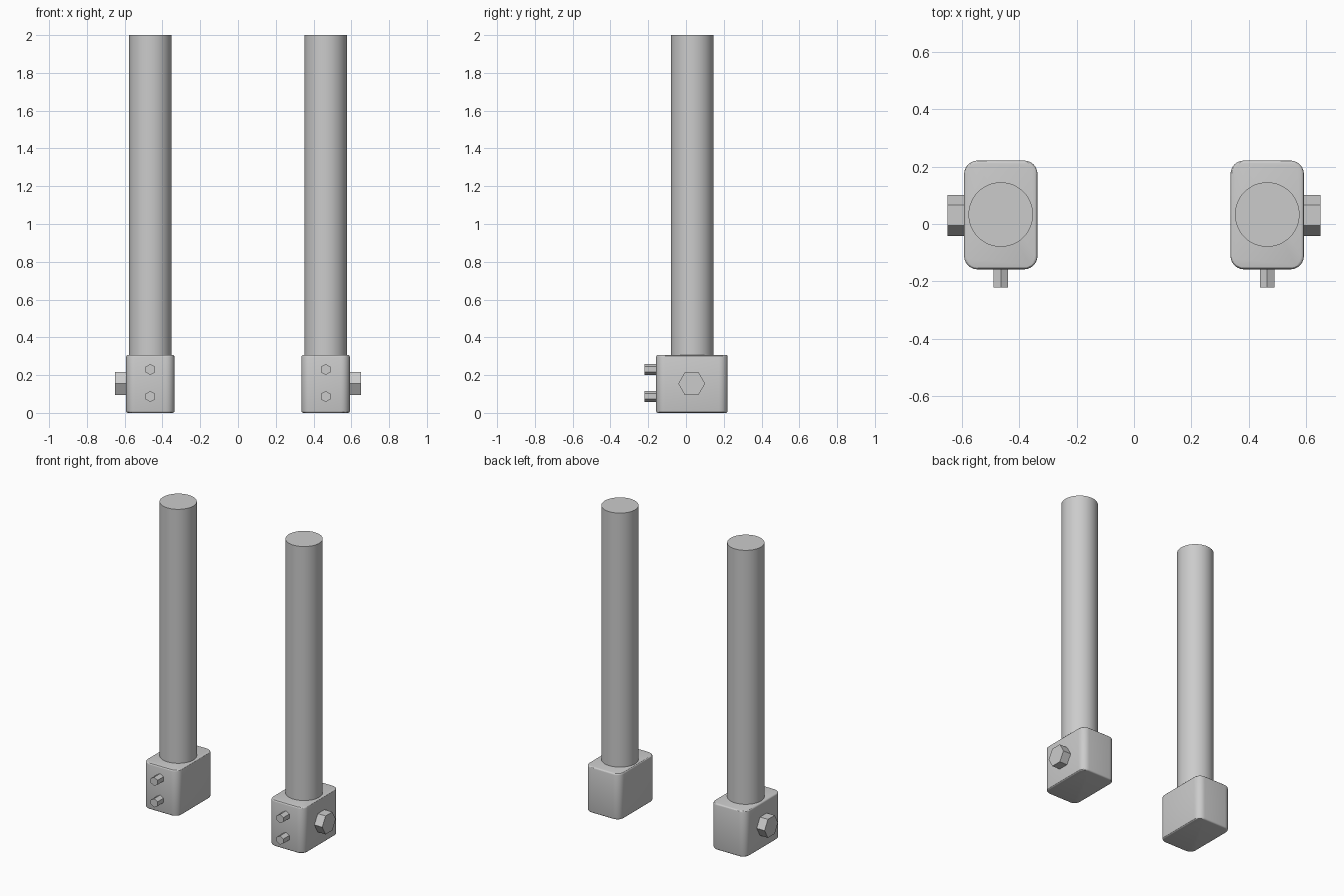
import bpy, bmesh
from math import pi
from mathutils import Matrix, Vector

if "Cube" in bpy.data.objects:
    bpy.data.objects.remove(bpy.data.objects["Cube"])

CX, CY = 0.464, 0.033        # centre of the right-hand post


def add_object(name, bm):
    bmesh.ops.recalc_face_normals(bm, faces=bm.faces)
    mesh = bpy.data.meshes.new(name)
    bm.to_mesh(mesh)
    bm.free()
    ob = bpy.data.objects.new(name, mesh)
    bpy.context.collection.objects.link(ob)
    bpy.context.view_layer.objects.active = ob
    for o in bpy.context.selected_objects:
        o.select_set(False)
    ob.select_set(True)
    bpy.ops.object.shade_smooth_by_angle(angle=pi / 6)
    return ob


def prism(name, start, end, radius, sides, spin=0.0):
    """Capped prism or cylinder running from start to end."""
    a, b = Vector(start), Vector(end)
    turn = (b - a).to_track_quat('Z', 'Y').to_matrix().to_4x4()
    m = Matrix.Translation((a + b) / 2) @ turn @ Matrix.Rotation(spin, 4, 'Z')
    bm = bmesh.new()
    bmesh.ops.create_cone(bm, cap_ends=True, segments=sides, radius1=radius,
                          radius2=radius, depth=(b - a).length, matrix=m)
    return add_object(name, bm)


def rounded_block(name, centre, size):
    bm = bmesh.new()
    bmesh.ops.create_cube(bm, size=1, matrix=Matrix.Translation(centre)
                          @ Matrix.Diagonal((*size, 1)))
    # large rounding on the upright corners
    upright = [e for e in bm.edges
               if abs(e.verts[0].co.z - e.verts[1].co.z) > 0.1]
    bmesh.ops.bevel(bm, geom=upright, offset=0.047, segments=6,
                    profile=0.5, affect='EDGES')
    # small rounding around top and bottom rims
    bm.normal_update()
    rims = [e for e in bm.edges
            if any(abs(f.normal.z) > 0.9 for f in e.link_faces)]
    bmesh.ops.bevel(bm, geom=rims, offset=0.01, segments=3,
                    profile=0.5, affect='EDGES')
    return add_object(name, bm)


for side, s in (("left", -1), ("right", 1)):
    x = s * CX
    rounded_block(f"{side}_clamp_block", (x, 0.0315, 0.1535), (0.256, 0.379, 0.307))
    prism(f"{side}_post", (x, CY, 0.28), (x, CY, 2.0), 0.1125, 48)
    # large hex bolt on the outer face, points facing front and back
    prism(f"{side}_side_bolt", (s * 0.57, CY - 0.003, 0.155),
          (s * 0.65, CY - 0.003, 0.155), 0.071, 6,
          0 if abs(s * CX) < 0 else pi / 6)
    # two small hex bolts on the front face, points facing up and down
    for label, z in (("lower", 0.087), ("upper", 0.23)):
        prism(f"{side}_{label}_front_bolt", (x, -0.14, z), (x, -0.221, z),
              0.029, 6, 0)
